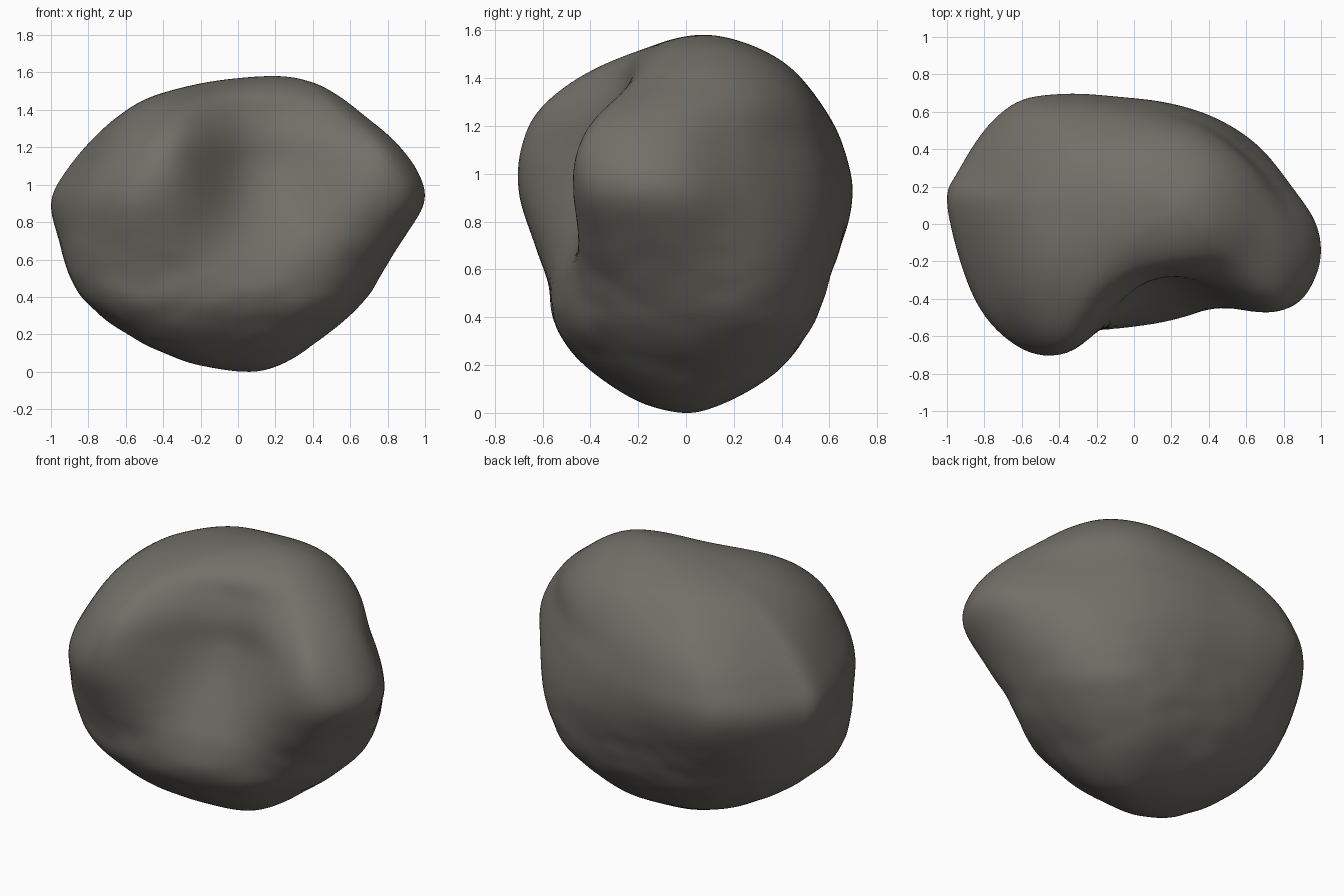
import bpy
import bmesh
from mathutils import Vector, noise

SEGMENTS, STEPS = 144, 8
SQUARENESS, SKEW = 2.5, .12

# Widest outline of the boulder, seen from above, without the front hollow
outline = [(1, -.13), (.96, .03), (.83, .2), (.66, .38), (.42, .56), (.15, .65),
           (-.15, .69), (-.42, .7), (-.63, .66), (-.8, .51), (-.94, .28),
           (-1, .12), (-.9, -.25), (-.77, -.52), (-.54, -.69), (-.25, -.66),
           (.2, -.57), (.65, -.49), (.87, -.42), (.97, -.28)]

# Height, left and right limits, front and back limits, depth of hollow
levels = [(0, .04, .04, 0, 0, 0),
          (.03, -.2, .2, -.16, .13, 0),
          (.1, -.39, .34, -.29, .27, 0),
          (.2, -.59, .47, -.42, .4, 0),
          (.36, -.8, .65, -.54, .52, 0),
          (.55, -.92, .79, -.58, .6, .02),
          (.75, -.98, .92, -.65, .68, .14),
          (.92, -1, 1, -.7, .7, .25),
          (1.08, -.92, .96, -.7, .67, .3),
          (1.24, -.79, .84, -.64, .61, .27),
          (1.38, -.63, .67, -.5, .51, .2),
          (1.48, -.45, .53, -.33, .39, .09),
          (1.55, -.15, .39, -.1, .24, 0),
          (1.58, .2, .2, .08, .08, 0)]


def spline(a, b, c, d, t):
    """Smooth blend from b to c through four neighbouring rows."""
    return [q + t / 2 * (r - p + t * (2 * p - 5 * q + 4 * r - s + t * (3 * (q - r) + s - p)))
            for p, q, r, s in zip(a, b, c, d)]


def beyond_pole(row):
    """Mirror a level through the pole so the ends close as domes."""
    z, left, right, front, back, depth = row
    return (z, right, left, back, front, depth)


def smooth(e0, e1, v):
    t = min(1, max(0, (v - e0) / (e1 - e0)))
    return t * t * (3 - 2 * t)


# Even ring from the outline, scaled to run from -1 to 1 both ways
n = len(outline)
ring = []
for i in range(SEGMENTS):
    k, t = divmod(i * n / SEGMENTS, 1)
    ring.append(Vector(spline(*[outline[(int(k) + j) % n] for j in (-1, 0, 1, 2)], t)))
low_corner = [min(p[a] for p in ring) for a in (0, 1)]
high_corner = [max(p[a] for p in ring) for a in (0, 1)]
ring = [Vector([2 * (p[a] - low_corner[a]) / (high_corner[a] - low_corner[a]) - 1
                for a in (0, 1)]) for p in ring]

# Plump rounded-square ring, drawn out along one diagonal, for underside and crown
plump = [p / sum(abs(c) ** SQUARENESS for c in p) ** (1 / SQUARENESS) for p in ring]
plump = [p * (1 + SKEW * p.x * p.y) for p in plump]

# Smooth stack of levels
padded = [beyond_pole(levels[1])] + levels + [beyond_pole(levels[-2])]
stack = [spline(*padded[k:k + 4], j / STEPS)
         for k in range(len(levels) - 1) for j in range(STEPS)][1:]

# Loft the boulder
bm = bmesh.new()
rings = []
for z, left, right, front, back, depth in stack:
    loop = []
    waist = smooth(.35, 1, z) * (1 - .7 * smooth(1.1, 1.5, z))
    for lean, full in zip(ring, plump):
        u, v = (full.lerp(lean, waist) + Vector((1, 1))) / 2
        x, y = left + u * (right - left), front + v * (back - front)
        # Front hollow between the two lobes, wider towards the top
        hollow = smooth(-.36, .08, x) * (1 - smooth(.15, .37 + .4 * z, x))
        y += depth * hollow * (1 - smooth(.05, .8, v))
        loop.append(bm.verts.new((x, y, z)))
    rings.append(loop)
for low, high in zip(rings, rings[1:]):
    for i in range(SEGMENTS):
        j = (i + 1) % SEGMENTS
        bm.faces.new((low[i], low[j], high[j], high[i]))
for loop, end in ((rings[0], levels[0]), (rings[-1], levels[-1])):
    tip = bm.verts.new((end[1], end[3], end[0]))
    for i in range(SEGMENTS):
        bm.faces.new((loop[i], loop[(i + 1) % SEGMENTS], tip))
bmesh.ops.recalc_face_normals(bm, faces=bm.faces)

# Soften the loft, then add worn bumps, rougher low down
for _ in range(6):
    bmesh.ops.smooth_vert(bm, verts=bm.verts, factor=.5,
                          use_axis_x=True, use_axis_y=True, use_axis_z=True)
bm.normal_update()
for vert in bm.verts:
    p = vert.co.copy()
    rough = smooth(.02, .2, p.z) * (1 - smooth(.4, .9, p.z))
    bump = .006 * noise.noise(p * 3)
    bump += .006 * rough * noise.noise(Vector((p.x * 6, p.y * 6, p.z * 10)))
    vert.co += vert.normal * bump

mesh = bpy.data.meshes.new("boulder")
bm.to_mesh(mesh)
bm.free()

cube = bpy.data.objects.get("Cube")
if cube:
    bpy.data.objects.remove(cube, do_unlink=True)
boulder = bpy.data.objects.new("boulder", mesh)
bpy.context.collection.objects.link(boulder)

# Warm grey stone
stone = bpy.data.materials.new("warm grey stone")
stone.use_nodes = True
colour = (.17, .16, .138, 1)
stone.diffuse_color = colour
shader = next(s for s in stone.node_tree.nodes if s.type == 'BSDF_PRINCIPLED')
shader.inputs["Base Color"].default_value = colour
shader.inputs["Roughness"].default_value = .9
mesh.materials.append(stone)

bpy.context.view_layer.objects.active = boulder
boulder.select_set(True)
bpy.ops.object.shade_smooth()
